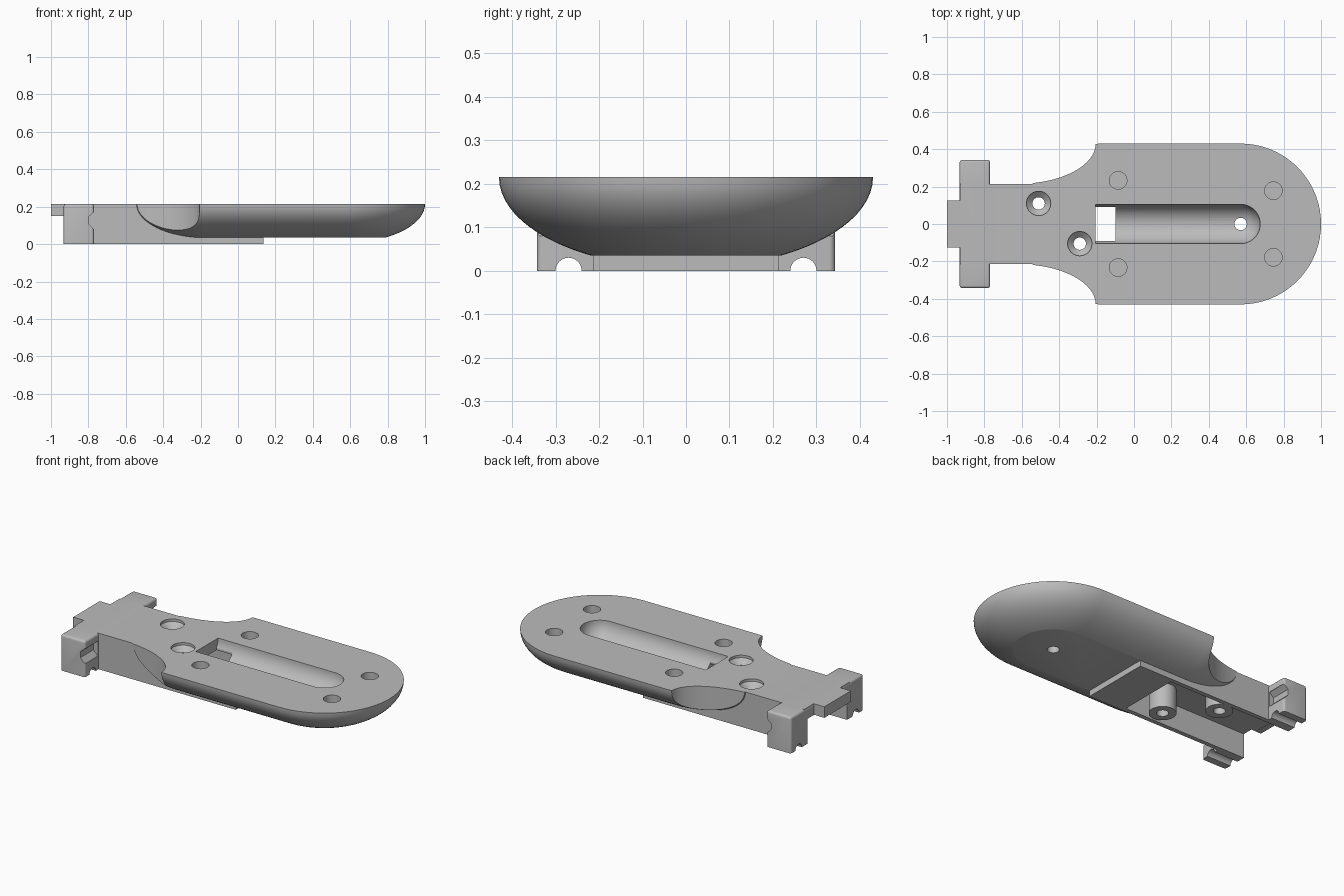
import bpy, bmesh, math
from mathutils import Matrix, Vector

if "Cube" in bpy.data.objects:
    bpy.data.objects.remove(bpy.data.objects["Cube"])

TOP = 0.215
grey = bpy.data.materials.new("light_grey")
grey.use_nodes = True
colour = (0.5, 0.5, 0.5, 1)
grey.diffuse_color = colour
grey.node_tree.nodes["Principled BSDF"].inputs["Base Color"].default_value = colour


def finish(bm, name):
    bmesh.ops.recalc_face_normals(bm, faces=bm.faces)
    mesh = bpy.data.meshes.new(name)
    bm.to_mesh(mesh)
    bm.free()
    mesh.materials.append(grey)
    ob = bpy.data.objects.new(name, mesh)
    bpy.context.collection.objects.link(ob)
    return ob


def loft(name, rings):
    """Skin a stack of closed rings and cap both ends."""
    bm = bmesh.new()
    loops = [[bm.verts.new(p) for p in ring] for ring in rings]
    n = len(loops[0])
    for a, b in zip(loops, loops[1:]):
        for i in range(n):
            j = (i + 1) % n
            bm.faces.new((a[i], a[j], b[j], b[i]))
    bm.faces.new(loops[0])
    bm.faces.new(loops[-1])
    return finish(bm, name)


def box(name, x0, x1, y0, y1, z0, z1, bevel=0):
    bm = bmesh.new()
    size = Matrix.Diagonal((x1 - x0, y1 - y0, z1 - z0, 1))
    mid = Matrix.Translation(((x0 + x1) / 2, (y0 + y1) / 2, (z0 + z1) / 2))
    bmesh.ops.create_cube(bm, size=1, matrix=mid @ size)
    if bevel:
        edges = [e for e in bm.edges if max(v.co.z for v in e.verts) > z0 + 0.01]
        bmesh.ops.bevel(bm, geom=edges, offset=bevel, segments=4, profile=0.5, affect='EDGES')
    return finish(bm, name)


def circle(x, y, z, r, n=40):
    return [(x + r * math.cos(2 * math.pi * i / n), y + r * math.sin(2 * math.pi * i / n), z)
            for i in range(n)]


def turned(name, x, y, profile):
    return loft(name, [circle(x, y, z, r) for r, z in profile])


def stadium(x0, x1, r, z, n=36):
    right = [(-math.pi / 2 + math.pi * i / n) for i in range(n + 1)]
    ring = [(x1 + r * math.cos(a), r * math.sin(a), z) for a in right]
    return ring + [(x0 - r * math.cos(a), -r * math.sin(a), z) for a in right]


def prism(name, points, axis, lo, hi):
    """Extrude a flat outline along y or z."""
    place = (lambda p, t: (p[0], t, p[1])) if axis == 'y' else (lambda p, t: (p[0], p[1], t))
    return loft(name, [[place(p, t) for p in points] for t in (lo, hi)])


def combine(target, tool, operation):
    mod = target.modifiers.new("join", 'BOOLEAN')
    mod.operation, mod.solver, mod.object = operation, 'EXACT', tool
    bpy.context.view_layer.objects.active = target
    bpy.ops.object.modifier_apply(modifier=mod.name)
    bpy.data.objects.remove(tool)


def cut(target, tool):
    combine(target, tool, 'DIFFERENCE')


def add(target, tool):
    combine(target, tool, 'UNION')


# Rounded hull: truncated ellipse section swept round a stadium
rings = []
for i in range(17):
    drop = 0.18 * math.sin(math.pi / 2 * i / 16)
    rings.append(stadium(-0.17, 0.57, 0.43 * math.sqrt(1 - (drop / 0.209) ** 2), TOP - drop))
body = loft("mount_body", rings)

# Curved scoops on both sides of the neck
for side in (1, -1):
    arc = [(-0.62 + 0.415 * math.cos(a), side * (0.43 - 0.215 * math.sin(a)))
           for a in [math.pi / 2 * i / 32 for i in range(33)]]
    arc += [(-0.62, side * 0.215), (-0.9, side * 0.215), (-0.9, side * 0.6), (-0.205, side * 0.6)]
    cut(body, prism("scoop", arc[:33] + arc[34:], 'z', -0.1, 0.4))

# Neck block, end crossbar and hooked tongue
add(body, box("neck", -0.93, 0.135, -0.214, 0.214, 0, TOP))
crossbar = box("crossbar", -0.932, -0.77, -0.343, 0.343, 0, TOP, 0.014)
for side in (1, -1):
    lo, hi = sorted((side * 0.22, side * 0.4))
    notch = [(-0.75, 0.17), (-0.772, 0.17), (-0.8, 0.145), (-0.8, 0.11), (-0.772, 0.08), (-0.75, 0.08)]
    cut(crossbar, prism("notch", notch, 'y', lo, hi))
add(body, crossbar)
hook = [(-0.9, TOP), (-1, TOP), (-1, 0.13), (-0.972, 0.13), (-0.965, 0.15), (-0.9, 0.15)]
add(body, prism("tongue", hook, 'y', -0.125, 0.125))

# Underside channel, open at the end, with a wire arch through each foot
cut(body, box("channel", -1.1, -0.1, -0.187, 0.187, -0.1, 0.149))
for side in (1, -1):
    arch = [(0, side * 0.27 + 0.03 * math.cos(a), 0.03 * math.sin(a))
            for a in [2 * math.pi * i / 32 for i in range(32)]]
    cut(body, loft("wire_arch", [[(x, p[1], p[2]) for p in arch] for x in (-1.1, -0.7)]))

# Screw bosses with countersunk holes
for x, y in ((-0.51, 0.11), (-0.29, -0.105)):
    add(body, turned("boss", x, y, [(0.075, 0.004), (0.075, 0.18)]))
    cut(body, turned("screw_hole", x, y, [(0.033, -0.1), (0.033, 0.17), (0.065, 0.2), (0.065, 0.3)]))

# Long round-bottomed slot with a spherical end
slot = []
for i in range(13):
    drop = 0.105 * math.sin(math.pi / 2 * i / 12.4)
    r = math.sqrt(0.105 ** 2 - drop ** 2)
    ring = stadium(0, 0.57, r, TOP - drop, 24)
    slot.append([(p[0] if k <= 24 else -0.205, p[1], p[2])
                 for k, p in enumerate(ring) if k <= 24 or k in (25, 49)])
slot.insert(0, [(p[0], p[1], 0.3) for p in slot[0]])
cut(body, loft("slot", slot))
cut(body, box("slot_window", -0.205, -0.1, -0.09, 0.09, -0.1, 0.19))
cut(body, turned("drain_hole", 0.57, 0, [(0.033, -0.1), (0.033, 0.3)]))

# Shallow round pockets in the top
for x, y in ((-0.085, 0.233), (0.745, 0.178)):
    for side in (1, -1):
        cut(body, turned("pocket", x, side * y, [(0.047, 0.155), (0.047, 0.3)]))

bpy.ops.object.select_all(action='DESELECT')
body.select_set(True)
bpy.context.view_layer.objects.active = body
bpy.ops.object.shade_smooth_by_angle(angle=math.radians(30))
